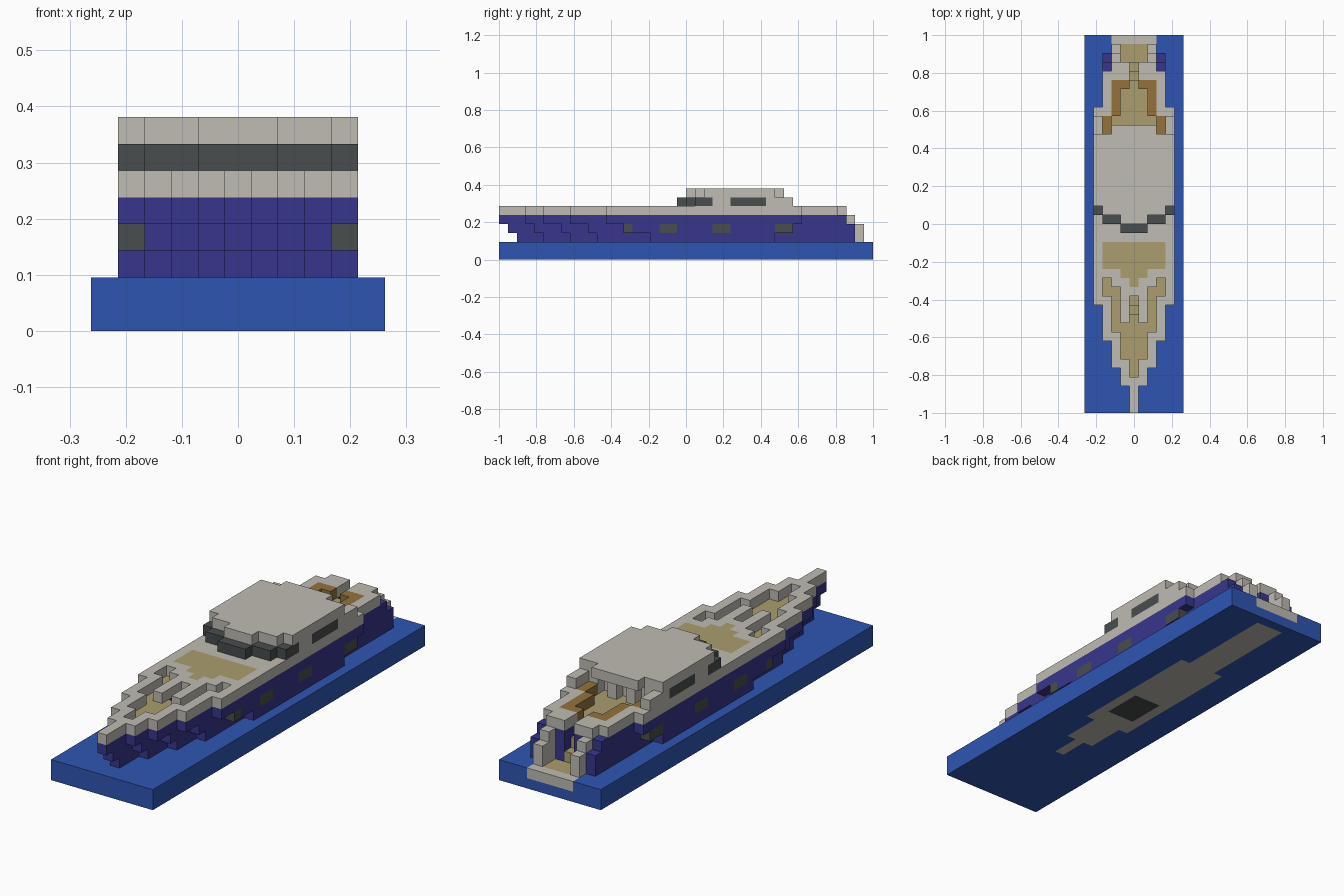
import bpy
import bmesh
from mathutils import Vector

cube = bpy.data.objects.get("Cube")
if cube:
    bpy.data.objects.remove(cube, do_unlink=True)

UNIT = 2 / 42          # edge of one block
ROWS = 42              # blocks from bow to stern
taken = set()          # blocks already used, or carved away as open space


def material(name, r, g, b):
    colour = [(c / 255) ** 2.2 for c in (r, g, b)] + [1]
    mat = bpy.data.materials.new(name)
    mat.use_nodes = True
    mat.diffuse_color = colour
    bsdf = mat.node_tree.nodes["Principled BSDF"]
    bsdf.inputs["Base Color"].default_value = colour
    bsdf.inputs["Roughness"].default_value = 0.8
    return mat


WHITE = material("warm white", 190, 186, 178)
WATER = material("water blue", 50, 86, 177)
NAVY = material("hull indigo", 58, 56, 139)
GLASS = material("dark glass", 74, 78, 78)
TEAK = material("teak deck", 170, 156, 110)
BROWN = material("brown seat", 147, 114, 62)


def box(inner, outer, first, last, low, high=None):
    """Blocks mirrored about the centre line; all limits are inclusive."""
    high = low if high is None else high
    return {(side * i, row, layer)
            for side in (-1, 1)
            for i in range(inner, outer + 1)
            for row in range(first, last + 1)
            for layer in range(low, high + 1)}


def tiers(layer, starts, ends):
    """One stepped layer: first and last row for each column out from the centre."""
    return set().union(*(box(i, i, a, b, layer)
                         for i, (a, b) in enumerate(zip(starts, ends))))


def carve(*groups):
    taken.update(*groups)


SIDES = [Vector(v) for v in ((1, 0, 0), (-1, 0, 0), (0, 1, 0),
                             (0, -1, 0), (0, 0, 1), (0, 0, -1))]


def build(name, mat, *groups):
    """Make one part from the free blocks, keeping only its outer skin."""
    blocks = set().union(*groups) - taken
    taken.update(blocks)
    bm = bmesh.new()
    corners = {}

    def corner(p):
        key = tuple(round(2 * c) for c in p)
        if key not in corners:
            corners[key] = bm.verts.new(p * UNIT)
        return corners[key]

    for i, row, layer in sorted(blocks):
        centre = Vector((i, row + 0.5 - ROWS / 2, layer + 0.5))
        for n in SIDES:
            if (i + int(n.x), row + int(n.y), layer + int(n.z)) in blocks:
                continue
            u = Vector((n.y, n.z, n.x))
            v = n.cross(u)
            bm.faces.new([corner(centre + (n + a * u + b * v) / 2)
                          for a, b in ((-1, -1), (1, -1), (1, 1), (-1, 1))])
    mesh = bpy.data.meshes.new(name)
    bm.to_mesh(mesh)
    bm.free()
    mesh.materials.append(mat)
    obj = bpy.data.objects.new(name, mesh)
    bpy.context.collection.objects.link(obj)


# Foredeck: sunken walkway with steps going down under the deck
build("foredeck_floor", TEAK,
      box(3, 3, 13, 14, 4), box(2, 2, 9, 13, 4), box(1, 1, 6, 9, 4),
      box(0, 0, 4, 10, 4), box(0, 0, 11, 11, 3), box(0, 0, 12, 12, 2))
carve(box(3, 3, 13, 14, 5), box(2, 2, 9, 13, 5), box(1, 1, 6, 9, 5),
      box(0, 0, 4, 10, 5), box(0, 0, 11, 11, 4, 5), box(0, 0, 12, 12, 3, 5))
build("sun_pad", TEAK,
      box(0, 3, 16, 18, 5), box(0, 1, 15, 15, 5), box(0, 0, 14, 14, 5))

# Cockpit: seats, floor and stairs down to the stern
build("cockpit_seats", BROWN,
      box(2, 2, 33, 36, 5), box(1, 1, 36, 36, 5), box(3, 3, 31, 32, 5))
build("cabin_pillars", WHITE, box(1, 1, 30, 30, 5, 6))
build("cockpit_floor", TEAK, box(0, 2, 30, 36, 4))
build("stern_stairs", TEAK, box(0, 0, 37, 37, 3), box(0, 0, 38, 38, 2))
carve(box(0, 2, 30, 36, 5), box(0, 0, 37, 37, 4, 5), box(0, 0, 38, 38, 3, 5))

# Swim platform and its stepped posts
build("swim_platform_teak", TEAK, box(0, 1, 39, 40, 1))
build("swim_platform", WHITE, box(0, 2, 39, 41, 1))
build("stern_posts", WHITE, box(2, 2, 39, 39, 2, 4), box(2, 2, 40, 40, 2, 3))

# Glass: wrap-around windscreen, cabin windows and portholes
build("windscreen", GLASS, box(0, 1, 20, 20, 6), box(2, 3, 21, 21, 6),
      box(4, 4, 22, 23, 6))
build("cabin_windows", GLASS, box(4, 4, 26, 29, 6))
build("portholes", GLASS, box(4, 4, 14, 14, 3),
      *(box(4, 4, r, r + 1, 3) for r in (18, 24, 31)))

# Cabin and roof
build("cabin", WHITE, box(0, 1, 21, 29, 6), box(2, 2, 22, 29, 6),
      box(3, 3, 22, 30, 6), box(4, 4, 24, 32, 6))
build("roof", WHITE, tiers(7, (21, 21, 22, 22, 23), (31, 31, 31, 30, 30)))

# Hull: white deck over stepped indigo sides
build("deck", WHITE, tiers(5, (0, 3, 5, 8, 12), (38, 38, 38, 37, 33)))
build("hull", NAVY,
      tiers(4, (0, 3, 5, 8, 12), (38, 38, 38, 38, 33)),
      tiers(3, (1, 4, 7, 10, 14), (38, 38, 38, 39, 32)),
      tiers(2, (2, 5, 8, 11, 17), (38, 38, 38, 39, 30)))

# Underside and the slab of water
build("keel_hatch", GLASS, box(0, 1, 19, 22, 0))
build("keel", WHITE, tiers(0, (10, 13, 17), (40, 40, 30)))
build("water", WATER, box(0, 5, 0, ROWS - 1, 0, 1))
